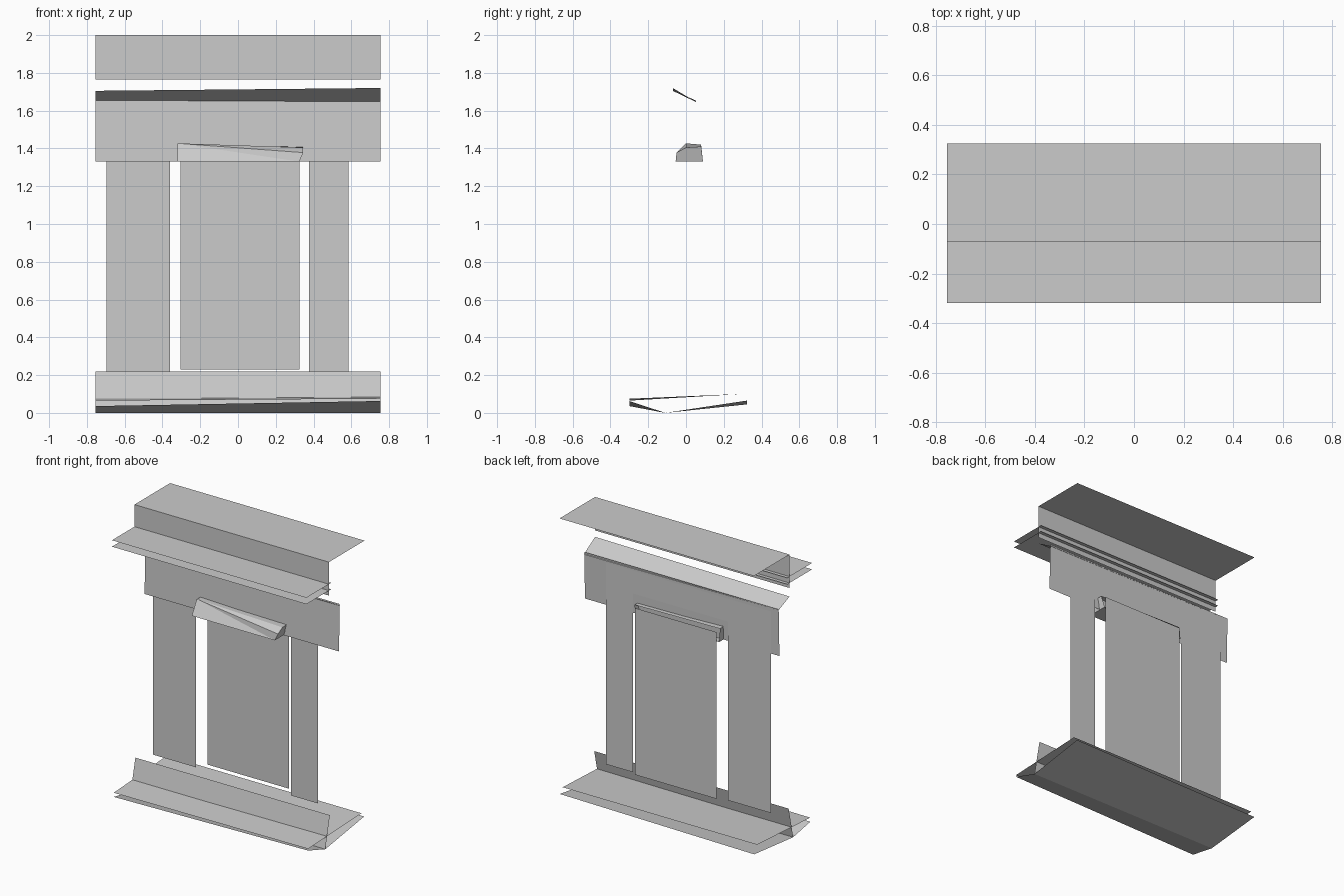
import bpy

if "Cube" in bpy.data.objects:
    bpy.data.objects.remove(bpy.data.objects["Cube"])

W = 0.755  # half width of the cornice and base sheets


def sheet(name, verts, faces, smooth=False):
    mesh = bpy.data.meshes.new(name)
    mesh.from_pydata(verts, [], faces)
    mesh.update()
    for p in mesh.polygons:
        p.use_smooth = smooth
    obj = bpy.data.objects.new(name, mesh)
    bpy.context.collection.objects.link(obj)
    return obj


def strip(name, left, right=None, w=W):
    """Sheet spanning the width; left/right are (y, z) profiles of its two ends."""
    right = right or left
    n = len(left)
    verts = [(-w, y, z) for y, z in left] + [(w, y, z) for y, z in right]
    faces = [(i, i + n, i + n + 1, i + 1) for i in range(n - 1)]
    return sheet(name, verts, faces)


def panel(name, x0, x1, z0, z1, y):
    return sheet(name, [(x0, y, z0), (x1, y, z0), (x1, y, z1), (x0, y, z1)], [(0, 1, 2, 3)])


# Cornice: top plate with front face, and two projecting ledges
strip("cornice_top", [(-0.07, 1.765), (-0.07, 2.0), (0.325, 2.0)])
strip("cornice_ledge_upper", [(-0.32, 1.845), (-0.045, 1.845)])
strip("cornice_ledge_lower", [(-0.32, 1.80), (-0.045, 1.80)])

# Sloped moulding under the cornice
strip("sloped_moulding", [(-0.07, 1.705), (0.05, 1.655)], [(-0.07, 1.72), (0.055, 1.645)])

# Frieze panel across the front
strip("frieze", [(0.042, 1.33), (0.05, 1.66)])

# Surround with a door opening
out_l, in_l, in_r, out_r = -0.695, -0.36, 0.375, 0.585
top, head, foot = 1.63, 1.47, 0.215
xz = [(out_l, foot), (in_l, foot), (in_l, head), (in_r, head),
      (in_r, foot), (out_r, foot), (out_r, top), (out_l, top)]
sheet("door_surround", [(x, 0.05, z) for x, z in xz],
      [(0, 1, 2, 7), (2, 3, 6, 7), (3, 4, 5, 6)])

# Door leaf
panel("door", -0.305, 0.325, 0.23, 1.40, 0.10)

# Wedge-shaped hood over the door
hood = [(-0.32, -0.055, 1.33), (0.325, -0.055, 1.33), (0.345, -0.05, 1.378),
        (0.345, 0.0, 1.405), (-0.32, 0.0, 1.427), (-0.32, 0.08, 1.42),
        (0.345, 0.08, 1.41), (0.325, 0.09, 1.33), (-0.32, 0.09, 1.33)]
sheet("door_hood", hood, [(0, 1, 4), (1, 2, 4), (2, 3, 4), (3, 6, 5, 4),
                          (1, 7, 6, 3, 2), (0, 8, 7, 1), (0, 4, 5, 8)])

# Base: upper step, leaning sill and twisted underside
strip("upper_step", [(-0.30, 0.065), (0.29, 0.10)], [(-0.30, 0.075), (0.29, 0.10)])
strip("sill", [(-0.11, 0.0), (-0.09, 0.09), (-0.06, 0.22)])
strip("underside", [(-0.30, 0.036), (-0.11, 0.0), (0.322, 0.045)],
      [(-0.30, 0.063), (-0.11, 0.0), (0.322, 0.065)])
